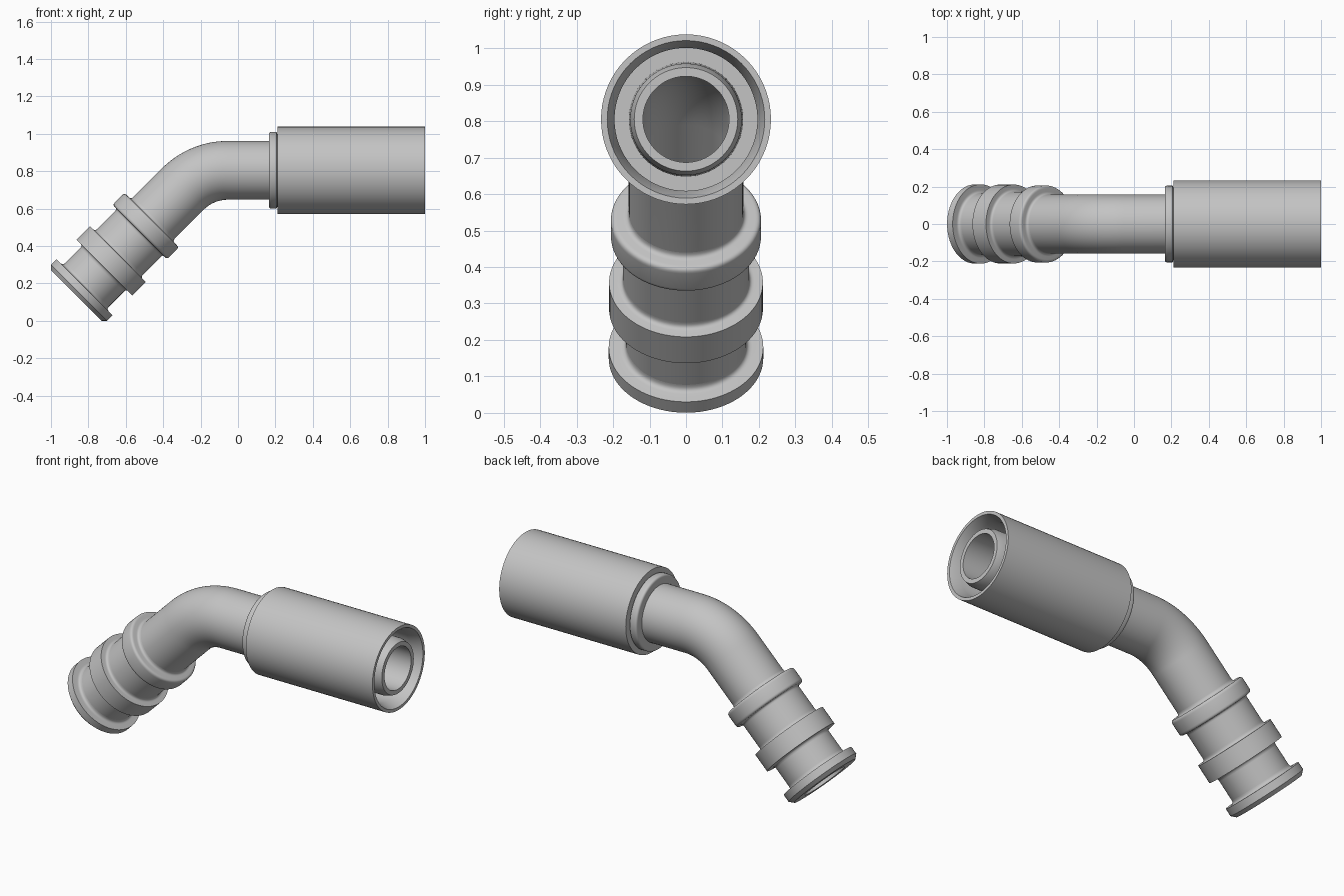
import bpy, bmesh, math
from mathutils import Vector

cube = bpy.data.objects.get("Cube")
if cube:
    bpy.data.objects.remove(cube, do_unlink=True)

steel = bpy.data.materials.new("grey_steel")
steel.use_nodes = True
GREY = (0.55, 0.55, 0.55, 1)
steel.diffuse_color = GREY
steel.node_tree.nodes["Principled BSDF"].inputs["Base Color"].default_value = GREY

AXIS_Z, BEND_X, BEND_R, BEND = 0.805, -0.054, 0.34, math.pi / 4
ARC = BEND_R * BEND
SIDES = 72


def frame(u):
    """Centreline point and cross-section normal; u equals x on the straight run."""
    d = max(BEND_X - u, 0)
    a = min(d / BEND_R, BEND)
    rest = max(d - ARC, 0)
    x = max(u, BEND_X) - BEND_R * math.sin(a) - rest * math.cos(a)
    z = AXIS_Z - BEND_R * (1 - math.cos(a)) - rest * math.sin(a)
    return Vector((x, 0, z)), Vector((-math.sin(a), 0, math.cos(a)))


def leg(s):
    """Centreline parameter at distance s down the slanted leg from the bend corner."""
    return -0.18 - s


def rounded(points):
    """Replace corners given as (u, r, radius) with short curves."""
    out = []
    for i, p in enumerate(points):
        b = Vector(p[:2])
        if len(p) == 2:
            out.append(b)
            continue
        a, c = Vector(points[i - 1][:2]), Vector(points[(i + 1) % len(points)][:2])
        a = b + (a - b).normalized() * p[2]
        c = b + (c - b).normalized() * p[2]
        for k in range(6):
            t = k / 5
            out.append(a * (1 - t) ** 2 + b * 2 * t * (1 - t) + c * t ** 2)
    return out


def turned(name, points):
    """Sweep a closed (position, radius) profile around the centreline."""
    bm = bmesh.new()
    rings = []
    for u, r in rounded(points):
        centre, up = frame(u)
        ring = []
        for k in range(SIDES):
            t = math.tau * k / SIDES
            ring.append(bm.verts.new(centre + r * (up * math.cos(t) + Vector((0, math.sin(t), 0)))))
        rings.append(ring)
    for i, ring in enumerate(rings):
        nxt = rings[(i + 1) % len(rings)]
        for k in range(SIDES):
            j = (k + 1) % SIDES
            bm.faces.new((ring[k], ring[j], nxt[j], nxt[k]))
    bmesh.ops.recalc_face_normals(bm, faces=bm.faces)
    mesh = bpy.data.meshes.new(name)
    bm.to_mesh(mesh)
    bm.free()
    mesh.materials.append(steel)
    obj = bpy.data.objects.new(name, mesh)
    bpy.context.collection.objects.link(obj)
    bpy.ops.object.select_all(action='DESELECT')
    obj.select_set(True)
    bpy.context.view_layer.objects.active = obj
    bpy.ops.object.shade_smooth_by_angle(angle=math.radians(32))


# Bent tube with a through bore and a chamfered tip
bends = [BEND_X - ARC * k / 16 for k in range(17)]
outer = [(0.995, 0.142), (0.96, 0.153), (0.25, 0.157)] + [(u, 0.157) for u in bends]
outer += [(leg(0.42), 0.157), (leg(0.43), 0.173), (leg(0.68), 0.173),
          (leg(0.69), 0.165), (leg(0.92), 0.165)]
bore = [(leg(0.92), 0.118)] + [(u, 0.118) for u in reversed(bends)] + [(0.995, 0.118)]
turned("bent_tube", outer + bore)

# Crimp sleeve, open at the hose end
turned("crimp_sleeve", [(0.212, 0.14), (0.212, 0.233), (1.0, 0.233), (1.0, 0.216),
                        (0.94, 0.196), (0.27, 0.196), (0.27, 0.14)])

# Stop collar against the sleeve
turned("sleeve_collar", [(0.165, 0.14), (0.165, 0.205, 0.014), (0.208, 0.205, 0.006),
                         (0.208, 0.195), (0.22, 0.195), (0.22, 0.14)])

# Rings on the slanted leg, with small fillets at their feet
turned("upper_collar", [(leg(0.36), 0.14), (leg(0.36), 0.157), (leg(0.377), 0.159, 0.014),
                        (leg(0.377), 0.206, 0.016), (leg(0.467), 0.206, 0.016),
                        (leg(0.467), 0.174, 0.01), (leg(0.48), 0.173), (leg(0.48), 0.14)])
turned("middle_ring", [(leg(0.615), 0.14), (leg(0.615), 0.173), (leg(0.633), 0.174, 0.014),
                       (leg(0.633), 0.211), (leg(0.735), 0.211), (leg(0.735), 0.167, 0.014),
                       (leg(0.752), 0.165), (leg(0.752), 0.14)])
turned("end_flange", [(leg(0.865), 0.125), (leg(0.865), 0.165), (leg(0.884), 0.167, 0.015),
                      (leg(0.884), 0.212), (leg(0.926), 0.212), (leg(0.947), 0.191),
                      (leg(0.947), 0.125)])
